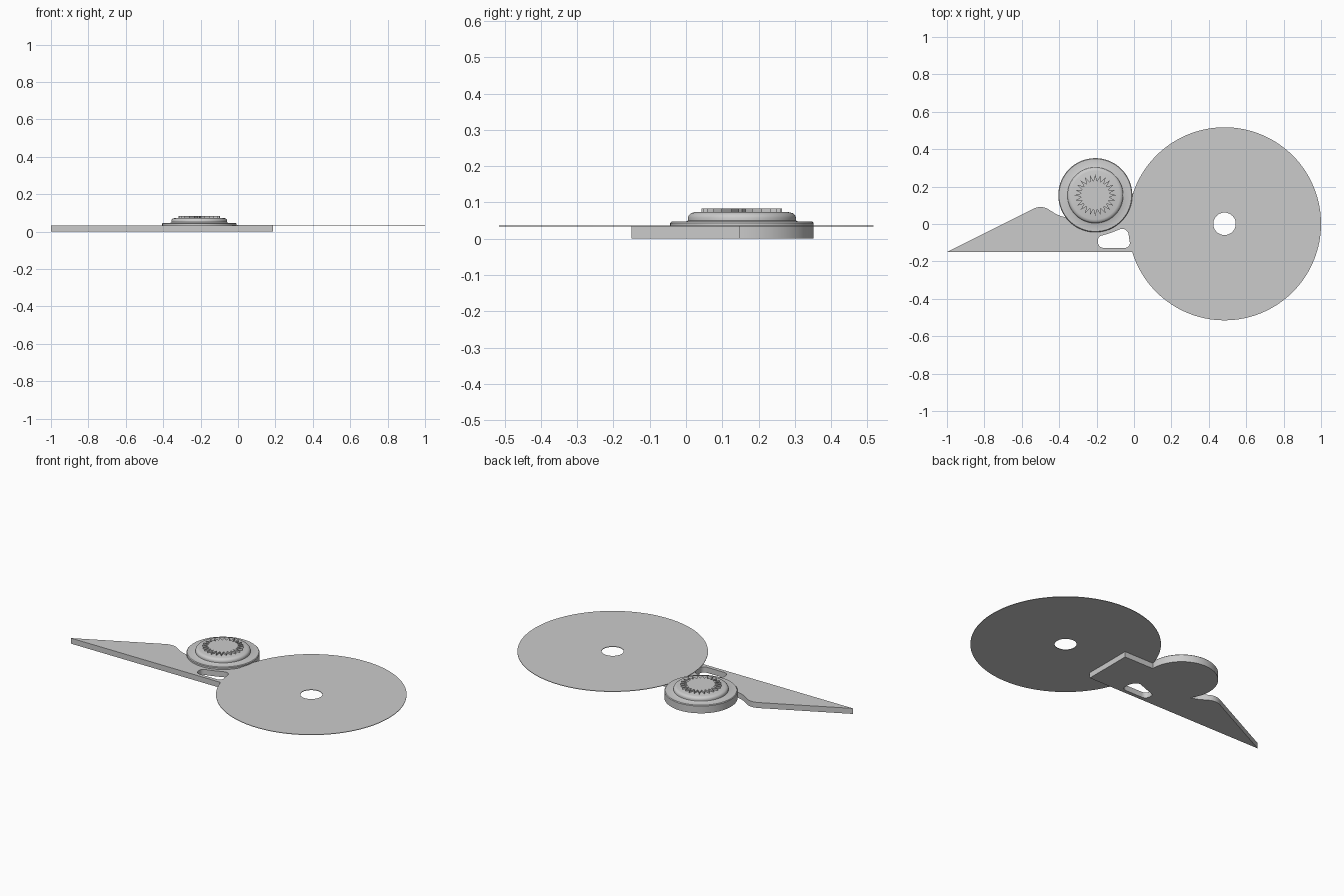
import bpy
import bmesh
import math
from mathutils import Vector, Matrix

cube = bpy.data.objects.get("Cube")
if cube:
    bpy.data.objects.remove(cube, do_unlink=True)

GREY = (0.6, 0.6, 0.6, 1.0)
mat = bpy.data.materials.new("plain grey")
mat.use_nodes = True
mat.diffuse_color = GREY
mat.node_tree.nodes["Principled BSDF"].inputs["Base Color"].default_value = GREY

PLATE_TOP = 0.033
HUB = (-0.207, 0.154)


def finish(obj):
    """Apply the colour and smooth the curved walls."""
    obj.data.materials.clear()
    obj.data.materials.append(mat)
    bpy.ops.object.select_all(action='DESELECT')
    obj.select_set(True)
    bpy.context.view_layer.objects.active = obj
    bpy.ops.object.shade_smooth_by_angle(angle=math.radians(30))


def circle(cx, cy, r, n):
    return [(cx + r * math.cos(math.tau * i / n), cy + r * math.sin(math.tau * i / n))
            for i in range(n)]


def rounded(corners, steps=8):
    """Outline from (x, y, setback) corners, each rounded by a quadratic curve."""
    out = []
    for i, (x, y, d) in enumerate(corners):
        p = Vector((x, y))
        if d == 0:
            out.append(p)
            continue
        a = p + (Vector(corners[i - 1][:2]) - p).normalized() * d
        b = p + (Vector(corners[(i + 1) % len(corners)][:2]) - p).normalized() * d
        for k in range(steps + 1):
            t = k / steps
            out.append(a * (1 - t) ** 2 + p * 2 * t * (1 - t) + b * t ** 2)
    return out


def slab(name, outlines, z0, z1):
    """Flat part from closed outlines; inner outlines become holes."""
    curve = bpy.data.curves.new(name, 'CURVE')
    curve.dimensions = '2D'
    curve.fill_mode = 'BOTH'
    curve.extrude = (z1 - z0) / 2
    for pts in outlines:
        spline = curve.splines.new('POLY')
        spline.points.add(len(pts) - 1)
        for sp, p in zip(spline.points, pts):
            sp.co = (p[0], p[1], 0, 1)
        spline.use_cyclic_u = True
    obj = bpy.data.objects.new(name, curve)
    obj.location.z = (z0 + z1) / 2
    bpy.context.collection.objects.link(obj)
    bpy.ops.object.select_all(action='DESELECT')
    obj.select_set(True)
    bpy.context.view_layer.objects.active = obj
    bpy.ops.object.convert(target='MESH')
    obj = bpy.context.view_layer.objects.active
    bm = bmesh.new()
    bm.from_mesh(obj.data)
    bmesh.ops.remove_doubles(bm, verts=bm.verts, dist=1e-5)
    bmesh.ops.recalc_face_normals(bm, faces=bm.faces)
    bm.to_mesh(obj.data)
    bm.free()
    finish(obj)


def lathe(name, profile, centre, steps=96):
    bm = bmesh.new()
    verts = [bm.verts.new((r, 0, z)) for r, z in profile]
    edges = [bm.edges.new(pair) for pair in zip(verts, verts[1:])]
    bmesh.ops.spin(bm, geom=verts + edges, cent=(0, 0, 0), axis=(0, 0, 1),
                   angle=math.tau, steps=steps, use_duplicate=False)
    bmesh.ops.remove_doubles(bm, verts=bm.verts, dist=1e-5)
    bmesh.ops.recalc_face_normals(bm, faces=bm.faces)
    bm.transform(Matrix.Translation((*centre, 0)))
    mesh = bpy.data.meshes.new(name)
    bm.to_mesh(mesh)
    bm.free()
    obj = bpy.data.objects.new(name, mesh)
    bpy.context.collection.objects.link(obj)
    finish(obj)


# Pointed base plate with a finger slot
plate = rounded([(-1, -0.15, 0), (0.187, -0.15, 0), (0.187, 0.148, 0),
                 (-0.207, 0.148, 0), (-0.36, 0.035, 0),
                 (-0.405, 0.045, 0.03), (-0.495, 0.103, 0.05)])
slot = rounded([(-0.19, -0.128, 0.03), (-0.022, -0.128, 0.03), (-0.022, -0.06, 0.025),
                (-0.05, -0.018, 0.03), (-0.13, -0.05, 0.03), (-0.195, -0.068, 0.025)])
slab("base_plate", [plate, slot], 0, PLATE_TOP)

# Large thin disc with a centre hole
slab("disc", [circle(0.484, 0.001, 0.516, 128), circle(0.484, 0.001, 0.06, 48)],
     PLATE_TOP, PLATE_TOP + 0.003)

# Round hub with flange and domed knob
lathe("hub_knob", [(0, 0), (0.198, 0), (0.198, 0.043), (0.194, 0.047),
                   (0.155, 0.047), (0.149, 0.05), (0.149, 0.058), (0.147, 0.064),
                   (0.141, 0.07), (0.13, 0.073), (0, 0.073)], HUB)

# Toothed cap on the knob
teeth = 24
star = []
for i in range(teeth * 2):
    r = 0.075 if i % 2 else 0.111
    a = math.pi * i / teeth
    star.append((HUB[0] + r * math.cos(a), HUB[1] + r * math.sin(a)))
slab("toothed_cap", [star], 0.072, 0.083)
